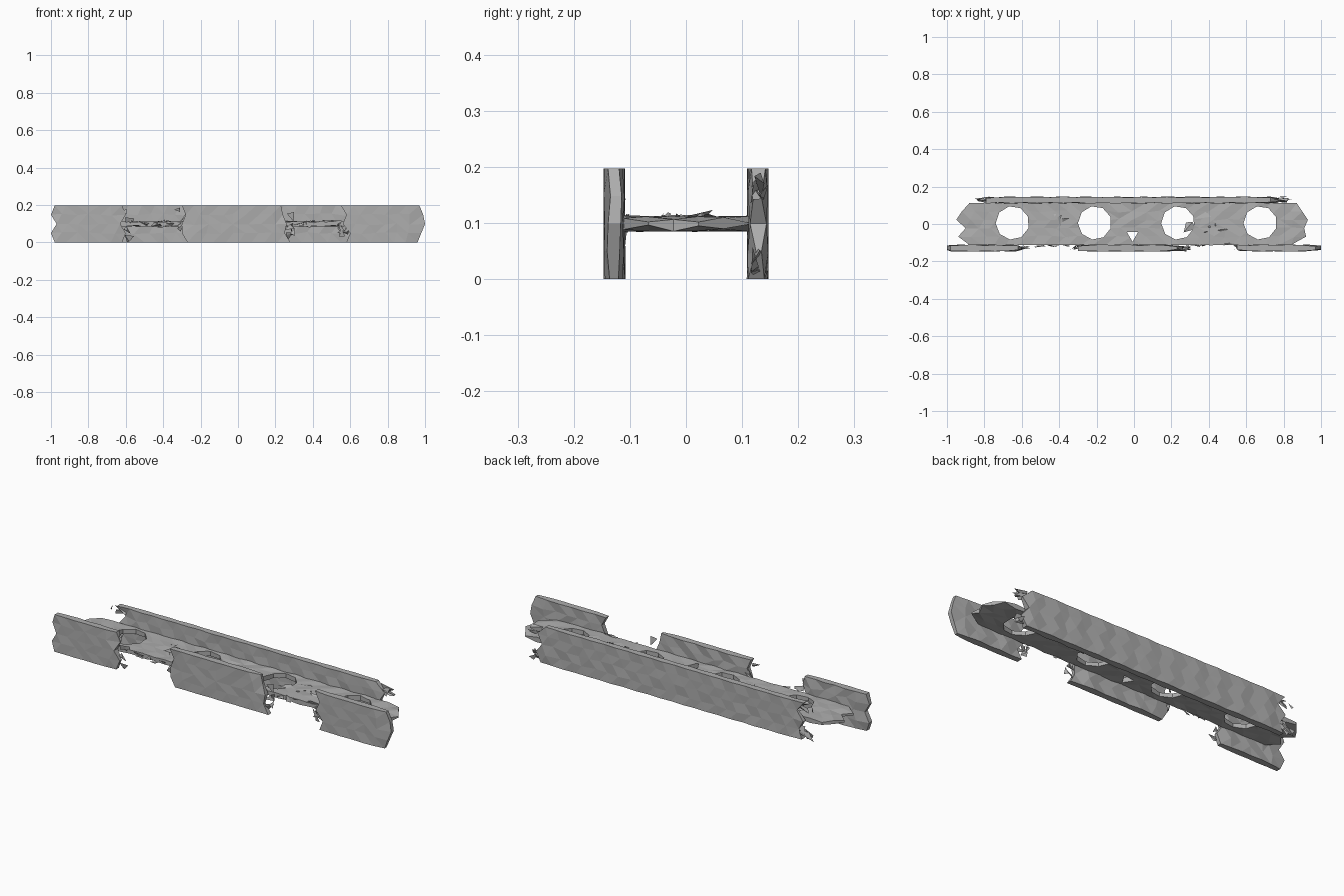
import bpy, bmesh, math, random
from mathutils import Vector

random.seed(7)
cube = bpy.data.objects.get("Cube")
if cube:
    bpy.data.objects.remove(cube)

steel = bpy.data.materials.new("weathered grey steel")
steel.use_nodes = True
GREY = (0.42, 0.42, 0.42, 1)
steel.diffuse_color = GREY
steel.node_tree.nodes["Principled BSDF"].inputs["Base Color"].default_value = GREY


def finish(name, bm):
    """Turn a bmesh into a steel object."""
    bmesh.ops.recalc_face_normals(bm, faces=bm.faces)
    mesh = bpy.data.meshes.new(name)
    bm.to_mesh(mesh)
    bm.free()
    mesh.materials.append(steel)
    ob = bpy.data.objects.new(name, mesh)
    bpy.context.collection.objects.link(ob)
    return ob


def sample(values, t):
    """Linear lookup along a short list."""
    s = t * (len(values) - 1)
    k = min(int(s), len(values) - 2)
    return values[k] + (values[k + 1] - values[k]) * (s - k)


def torn_plate(name, left, right, across, depth, place, cols, dent, rows=4):
    """Triangulated dented slab whose two ends follow ragged x profiles."""
    bm = bmesh.new()
    sheets = []
    for side in (0, 1):
        grid = []
        for j in range(rows + 1):
            t = j / rows
            a, b = sample(left, t), sample(right, t)
            line = []
            for i in range(cols + 1):
                inner = 0 < i < cols and 0 < j < rows
                x = a + (b - a) * i / cols
                v = across[0] + (across[1] - across[0]) * t
                if inner:
                    x += random.uniform(-.01, .01)
                    v += random.uniform(-.006, .006)
                push = dent[side] * (((i + j) % 2) * .6 + random.random() * .4)
                if i in (0, cols):
                    push += random.uniform(0, .012) * (depth[1] - depth[0]) / .04
                d = depth[side] + (push if side == 0 else -push)
                line.append(bm.verts.new(place(x, v, d)))
            grid.append(line)
        sheets.append(grid)
    for grid in sheets:
        for j in range(rows):
            for i in range(cols):
                bm.faces.new((grid[j][i], grid[j][i + 1], grid[j + 1][i + 1], grid[j + 1][i]))
    lo, hi = sheets
    # Rim: walk the border of both sheets
    border = [(0, i) for i in range(cols)] + [(j, cols) for j in range(rows)]
    border += [(rows, i) for i in range(cols, 0, -1)] + [(j, 0) for j in range(rows, 0, -1)]
    for k, (j, i) in enumerate(border):
        q, p = border[(k + 1) % len(border)]
        bm.faces.new((lo[j][i], lo[q][p], hi[q][p], hi[j][i]))
    bmesh.ops.triangulate(bm, faces=bm.faces)
    return finish(name, bm)


def upright(x, v, d):
    return (x, d, v)


def level(x, v, d):
    return (x, v, d)


# Flanges: one long plate at the back, three surviving pieces at the front
TALL = (0, .197)
torn_plate("back_flange", [-.78, -.76, -.79, -.75, -.79], [.76, .79, .75, .78, .73],
           TALL, (.108, .147), upright, 22, (.008, .006))
FRONT = (-.147, -.108)
torn_plate("front_flange_right_end", [-.98, -1, -.97, -1, -.98], [-.62, -.6, -.63, -.6, -.62],
           TALL, FRONT, upright, 6, (.003, .008))
torn_plate("front_flange_middle", [-.27, -.3, -.3, -.28, -.3], [.28, .25, .26, .24, .23],
           TALL, FRONT, upright, 8, (.003, .008))
torn_plate("front_flange_left_end", [.58, .6, .56, .58, .55], [.96, .98, 1, .99, .97],
           TALL, FRONT, upright, 6, (.003, .008))

# Web between the flanges, with round lightening holes and a small tear
web = torn_plate("web", [-.88, -.94, -.9, -.95, -.92, -.88], [.84, .92, .91, .93, .9, .87],
                 (-.112, .112), (.084, .113), level, 26, (.006, .006), 5)


def cut(x, y, radius, sides, turn):
    bpy.ops.mesh.primitive_cylinder_add(vertices=sides, radius=radius, depth=.3,
                                        location=(x, y, .1), rotation=(0, 0, turn))
    cutter = bpy.context.object
    cutter.name = "hole_cutter"
    cutter.hide_render = True
    mod = web.modifiers.new("hole", "BOOLEAN")
    mod.operation, mod.object, mod.solver = "DIFFERENCE", cutter, "EXACT"
    bpy.context.view_layer.objects.active = web
    bpy.ops.object.modifier_apply(modifier=mod.name)
    bpy.data.objects.remove(cutter)


for hx in (-.65, -.21, .235, .675):
    cut(hx, .006, .09, 9, .2)
cut(-.008, -.06, .035, 3, math.pi)


def shards(name, centre, spread, count, size):
    """Loose bent slivers left around a break."""
    bm = bmesh.new()
    for _ in range(count):
        c = Vector([m + random.uniform(-s, s) for m, s in zip(centre, spread)])
        pts = []
        for _ in range(4):
            p = c + Vector([random.uniform(-s, s) for s in size])
            p.y = max(-.147, min(.147, p.y))
            p.z = max(0, min(.197, p.z))
            pts.append(bm.verts.new(p))
        for skip in range(4):
            bm.faces.new([p for k, p in enumerate(pts) if k != skip])
    return finish(name, bm)


# Splinters at the torn ends of the back flange
for side, label in ((-1, "right"), (1, "left")):
    for z, level_name in ((.17, "upper"), (.035, "lower")):
        shards(f"back_{label}_{level_name}_splinters", (side * .785, .128, z),
               (.03, .01, .015), 4, (.05, .014, .03))

# Splinters beside the breaks of the front flange
for bx, label in ((-.58, "outer_right"), (-.3, "inner_right"), (.28, "inner_left"), (.56, "outer_left")):
    shards(f"front_{label}_splinters", (bx, -.126, .1), (.02, .008, .085), 5, (.03, .014, .03))

# Torn stubs where the web has lost its front flange
for bx, label in ((-.45, "right"), (.42, "left")):
    shards(f"web_{label}_torn_edge", (bx, -.112, .098), (.12, .004, .006), 9, (.045, .012, .018))
    shards(f"web_{label}_curled_strips", (bx - math.copysign(.03, bx), .0, .108), (.08, .06, .004), 7, (.05, .04, .014))
